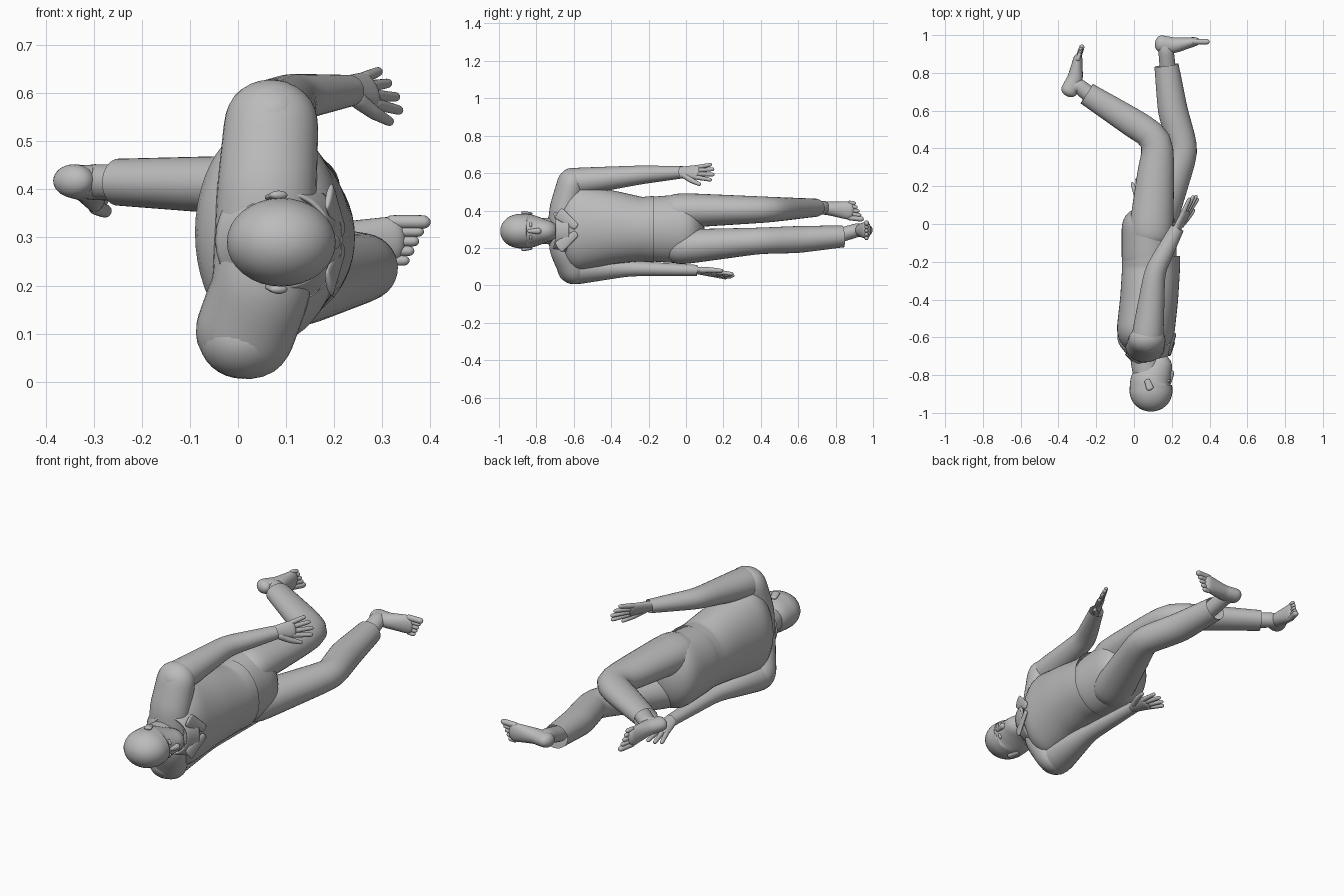
import bpy, bmesh, math
from mathutils import Vector

cube = bpy.data.objects.get("Cube")
if cube:
    bpy.data.objects.remove(cube)

grey = bpy.data.materials.new("plain grey")
grey.use_nodes = True
shade = (.5, .5, .5, 1)
grey.diffuse_color = shade
grey.node_tree.nodes["Principled BSDF"].inputs["Base Color"].default_value = shade

AXIS_X, AXIS_Y, AXIS_Z = (Vector(axis) for axis in ((1, 0, 0), (0, 1, 0), (0, 0, 1)))


def point(x, y, z):
    return Vector((x, y, z))


def path_stations(joints, radii, steps=4):
    """Evenly spaced centres and radii along the straight bones between joints."""
    stations = []
    for i in range(len(joints) - 1):
        for k in range(steps):
            t = k / steps
            radius = radii[i] + (radii[i + 1] - radii[i]) * t
            stations.append((joints[i].lerp(joints[i + 1], t), radius, 1))
    stations.append((joints[-1], radii[-1], 1))
    return stations


def rounded_end(centre, radius, direction, length):
    """Shrinking stations that close a limb with a dome."""
    return [(centre + direction * length * math.sin(angle), radius, math.cos(angle))
            for angle in (.5, 1, 1.4)]


def limb(name, joints, radii, across=lambda r: r, ref=AXIS_Z, cap=None, domes=2, sides=16):
    """Tube through joints: radius along ref, across(radius) sideways, domed ends."""
    stations = path_stations(joints, radii)
    first, last = radii[0], radii[-1]
    start = (joints[0] - joints[1]).normalized()
    finish = (joints[-1] - joints[-2]).normalized()
    if domes > 0:
        stations = rounded_end(joints[0], first, start, cap or min(first, across(first)))[::-1] + stations
    if domes > 1:
        stations += rounded_end(joints[-1], last, finish, cap or min(last, across(last)))

    bm = bmesh.new()
    loops = []
    for i, (centre, radius, shrink) in enumerate(stations):
        before = stations[max(i - 1, 0)][0]
        after = stations[min(i + 1, len(stations) - 1)][0]
        tangent = (after - before).normalized()
        tall = (ref - tangent * ref.dot(tangent)).normalized()
        wide = tangent.cross(tall)
        loop = []
        for k in range(sides):
            angle = math.tau * k / sides
            offset = tall * radius * math.cos(angle) + wide * across(radius) * math.sin(angle)
            loop.append(bm.verts.new(centre + offset * shrink))
        loops.append(loop)
    for lower, upper in zip(loops, loops[1:]):
        for k in range(sides):
            n = (k + 1) % sides
            bm.faces.new((lower[k], lower[n], upper[n], upper[k]))
    if domes > 0:
        bm.faces.new(loops[0])
    if domes > 1:
        bm.faces.new(loops[-1])
    bmesh.ops.recalc_face_normals(bm, faces=bm.faces)

    mesh = bpy.data.meshes.new(name)
    bm.to_mesh(mesh)
    bm.free()
    mesh.materials.append(grey)
    for polygon in mesh.polygons:
        polygon.use_smooth = True
    part = bpy.data.objects.new(name, mesh)
    bpy.context.collection.objects.link(part)
    smooth = part.modifiers.new("smooth", "SUBSURF")
    smooth.levels = smooth.render_levels = 1
    return part


def fuller(r):
    return r * 1.1


def hand(side, wrist, forward, thumb_side):
    """Palm, four fanned fingers and a thumb."""
    forward = forward.normalized()
    thumb_side = (thumb_side - forward * thumb_side.dot(forward)).normalized()

    def at(along, sideways):
        return wrist + forward * along + thumb_side * sideways

    limb(side + "_palm", [at(-.03, 0), at(.04, 0), at(.09, 0)], [.03, .038, .043],
         across=lambda r: .019, ref=thumb_side, cap=.02)
    for i, length in enumerate((.09, .1, .09, .07)):
        root = .03 - .02 * i
        fan = .16 - .12 * i
        limb(f"{side}_finger_{i + 1}", [at(.09, root), at(.09 + length, root + fan * length)],
             [.014, .011], ref=thumb_side, sides=8)
    limb(side + "_thumb", [at(.02, .02), at(.07, .05), at(.12, .07)],
         [.02, .016, .011], ref=thumb_side, sides=8)


def foot(side, shin, heel, forward, instep, big_toe_side):
    """Ankle, sole and five toes shrinking away from the big toe."""
    forward, instep = forward.normalized(), instep.normalized()

    def at(along, height, sideways=0):
        return heel + forward * along + instep * height + big_toe_side * sideways

    limb(side + "_ankle", [shin, at(.05, .05), at(.04, .01)], [.04, .038, .035], across=fuller, ref=big_toe_side)
    limb(side + "_foot", [at(.02, .01), at(.09, .02), at(.2, 0)], [.036, .038, .05],
         across=lambda r: .1 - 1.5 * r, ref=big_toe_side, cap=.03)
    for i in range(5):
        sideways = .037 - .02 * i
        limb(f"{side}_toe_{i + 1}", [at(.2, 0, sideways), at(.265 - .01 * i, 0, sideways)],
             [.012 if i else .016] * 2, ref=big_toe_side, sides=8)


# Jacket body with a shoulder yoke, standing collar and flat lapels
left_shoulder, left_elbow, left_wrist = point(.07, -.61, .55), point(.11, -.25, .59), point(.23, -.02, .605)
right_shoulder, right_elbow, right_wrist = point(.01, -.6, .09), point(.04, -.3, .09), point(.05, .06, .08)
limb("jacket", [point(.06, -.58, .31), point(.08, -.4, .31), point(.09, -.24, .3), point(.09, -.17, .3)],
     [.24, .2, .174, .18], across=lambda r: .155, cap=.12, domes=1, sides=24)
limb("jacket_yoke", [left_shoulder, point(.06, -.65, .4), point(.05, -.65, .2), right_shoulder],
     [.08, .085, .085, .085], across=lambda r: r * 1.25, ref=AXIS_Y)
collar = limb("collar", [point(.1, -.72, .295), point(.085, -.66, .295)], [.1, .14], domes=0)
collar.modifiers.new("cloth", "SOLIDIFY").thickness = .008
for side, s in (("left", 1), ("right", -1)):
    limb(side + "_lapel", [point(.19, -.68, .295 + s * .09), point(.215, -.59, .295 + s * .02)], [.035, .02],
         across=lambda r: .008)

# Sleeves and hands
limb("left_sleeve", [left_shoulder, left_elbow, left_wrist], [.08, .052, .034], across=fuller, domes=1)
hand("left", left_wrist, point(.5, .9, 0), point(.4, -.25, -1))
limb("right_sleeve", [right_shoulder, right_elbow, right_wrist], [.09, .042, .03], across=fuller, domes=1)
hand("right", right_wrist, point(-.1, 1, -.17), point(1, 0, .3))

# Trousers
limb("trouser_seat", [point(.08, -.2, .3), point(.08, 0, .302)], [.174, .188],
     across=lambda r: .147, cap=.1, sides=24)
left_hip, left_knee, left_cuff = point(.09, -.04, .4), point(.13, .45, .405), point(-.25, .69, .415)
limb("left_trouser_leg", [left_hip, left_knee, left_cuff], [.097, .07, .05],
     across=lambda r: r * 1.25, domes=1)
right_hip, right_knee, right_cuff = point(.11, -.03, .205), point(.265, .39, .238), point(.172, .84, .262)
limb("right_trouser_leg", [right_hip, right_knee, point(.205, .6, .245), right_cuff], [.097, .072, .074, .06],
     across=fuller, domes=1)

# Bare feet
foot("left", left_knee.lerp(left_cuff, .9), point(-.36, .685, .42), point(.3, .9, -.1), AXIS_X, -AXIS_Z)
foot("right", right_knee.lerp(right_cuff, .9), point(.12, .965, .295), AXIS_X, -AXIS_Y, AXIS_Z)


# Neck, head and face
def face(x, y, sideways=0):
    return point(x, y, .29 + sideways)


limb("neck", [face(.05, -.64), face(.07, -.8)], [.075, .07], across=fuller)
limb("head", [face(.09, -.9), face(.09, -.83), face(.135, -.745)], [.095, .093, .06],
     across=lambda r: r * 1.23)
limb("nose", [face(.188, -.84), face(.197, -.79)], [.01, .017])
for name, y in (("upper_lip", -.754), ("lower_lip", -.742)):
    limb(name, [face(.19, y, -.017), face(.19, y, .017)], [.008, .008], ref=AXIS_X, sides=8)
for side, s in (("left", 1), ("right", -1)):
    limb(side + "_eye", [face(.185, -.83, s * .03), face(.18, -.83, s * .04)], [.009, .009], ref=AXIS_X, sides=8)
    limb(side + "_brow", [face(.19, -.86, s * .02), face(.173, -.86, s * .05)], [.009, .009], ref=AXIS_X, sides=8)
    limb(side + "_ear", [face(.085, -.87, s * .098), face(.07, -.83, s * .093)], [.01, .008],
         across=lambda r: r * 2)
